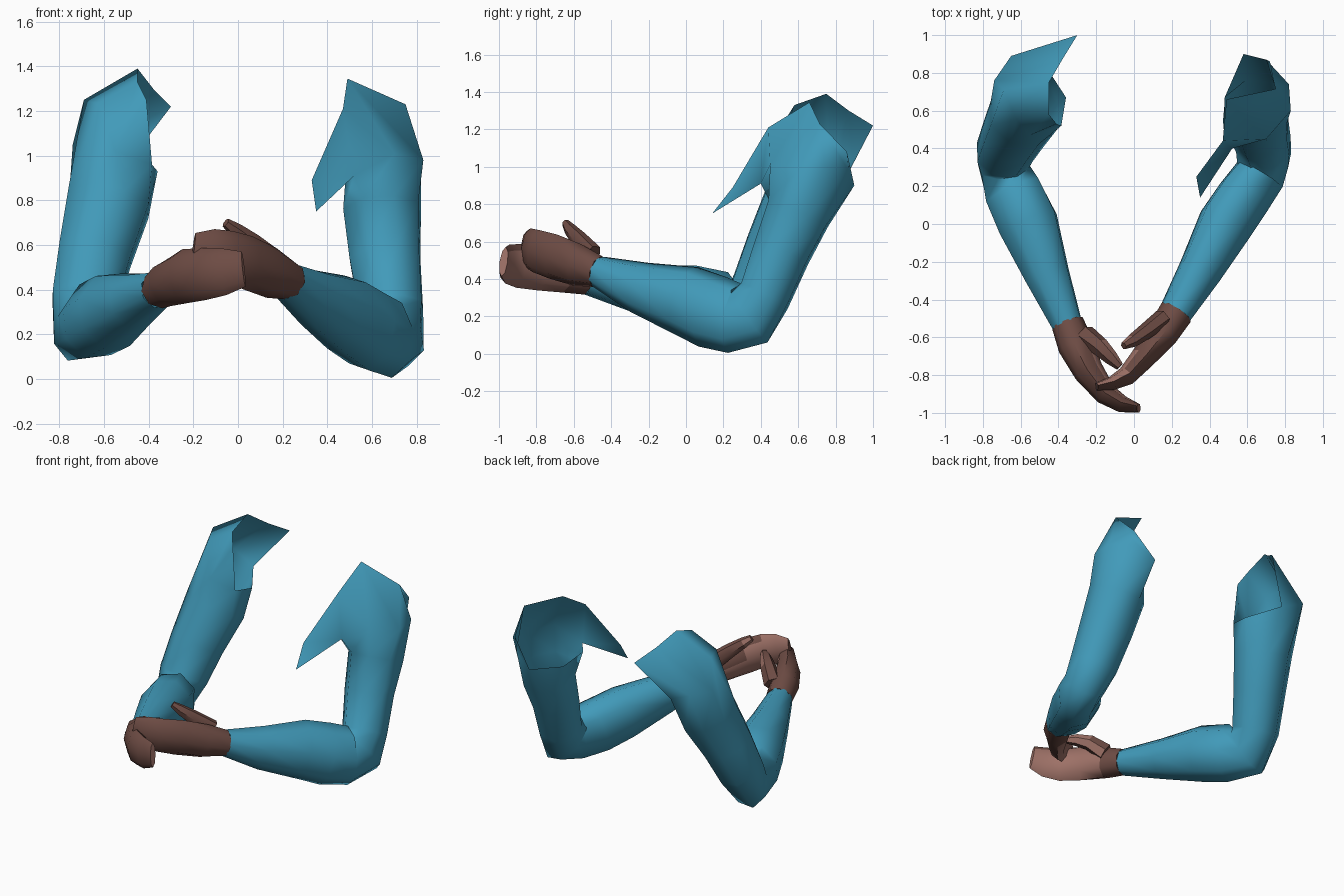
import bpy, bmesh, math
from mathutils import Vector

if "Cube" in bpy.data.objects:
    bpy.data.objects.remove(bpy.data.objects["Cube"])


def material(name, rgb):
    m = bpy.data.materials.new(name)
    m.diffuse_color = (*rgb, 1)
    m.use_nodes = True
    m.node_tree.nodes["Principled BSDF"].inputs["Base Color"].default_value = m.diffuse_color
    return m


BLUE = material("sleeve blue", (0.053, 0.325, 0.49))
BROWN = material("skin brown", (0.155, 0.072, 0.058))
PALE = material("palm pale brown", (0.34, 0.165, 0.135))


def loft(bm, rings, side, sides=8, caps=False):
    """Skin elliptical rings (x, y, z, side radius, outer radius) along a path."""
    pts = [Vector(r[:3]) for r in rings]
    loops = []
    for i, r in enumerate(rings):
        t = (pts[min(i + 1, len(pts) - 1)] - pts[max(i - 1, 0)]).normalized()
        u = Vector(side)
        u = (u - t * u.dot(t)).normalized()
        v = t.cross(u)
        loops.append([bm.verts.new(pts[i] + u * r[3] * math.cos(a) + v * r[4] * math.sin(a))
                      for a in (2 * math.pi * k / sides for k in range(sides))])
    for a, b in zip(loops, loops[1:]):
        bridge(bm, a, b, range(sides))
    if caps:
        bm.faces.new(loops[0][::-1])
        bm.faces.new(loops[-1])
    return loops


def bridge(bm, a, b, steps, split=False):
    n = len(a)
    for k in steps:
        j = (k + 1) % n
        if split:
            bm.faces.new((a[k], a[j], b[k]))
            bm.faces.new((a[j], b[j], b[k]))
        else:
            bm.faces.new((a[k], a[j], b[j], b[k]))


def finish(bm, name, mats, palm=None, angle=55):
    bmesh.ops.remove_doubles(bm, verts=bm.verts[:], dist=0.0005)
    bm.normal_update()
    if palm:
        # lighter skin on the faces turned toward the palm side
        d = (Vector(palm) + Vector((0, 0, -.3))).normalized()
        for f in bm.faces:
            if f.normal.dot(d) > 0.5 and f.calc_center_median().y < -0.6:
                f.material_index = 1
    me = bpy.data.meshes.new(name)
    bm.to_mesh(me)
    bm.free()
    ob = bpy.data.objects.new(name, me)
    bpy.context.collection.objects.link(ob)
    for m in mats:
        me.materials.append(m)
    bpy.ops.object.select_all(action='DESELECT')
    bpy.context.view_layer.objects.active = ob
    ob.select_set(True)
    bpy.ops.object.shade_smooth_by_angle(angle=math.radians(angle))


def sleeve(name, rings, side, shoulder, rim, steps, flap=None):
    """Wrist-to-shoulder sleeve with an irregular open rim."""
    bm = bmesh.new()
    last = loft(bm, rings, side)[-1]
    mid = [bm.verts.new(p) for p in shoulder]
    top = [bm.verts.new(p) for p in rim]
    bridge(bm, last, mid, range(8))
    bridge(bm, mid, top, steps, True)
    if flap:
        bm.faces.new((mid[6], top[6], top[5]))
        bm.faces.new((mid[6], top[5], bm.verts.new(flap)))
    finish(bm, name, [BLUE], angle=85)


def hand(name, palm, body, thumb):
    for part, rings, sides in (("palm_and_fingers", body, 8), ("thumb", thumb, 6)):
        bm = bmesh.new()
        loft(bm, rings, palm, sides, True)
        finish(bm, f"{name}_{part}", [BROWN, PALE], palm)


# sleeve on the +x side, with a pointed flap at the chest
sleeve("right_sleeve", [
    (.22, -.47, .44, .09, .085), (.35, -.25, .355, .118, .14),
    (.485, 0, .285, .15, .19), (.58, .14, .225, .148, .2),
    (.665, .26, .19, .14, .19), (.69, .34, .2, .138, .185),
    (.685, .42, .31, .155, .145), (.658, .51, .54, .172, .158),
    (.645, .60, .75, .183, .182)],
    (.87, -.41, .19),
    [(.83, .6, .98), (.82, .74, 1.0), (.7, .87, .98), (.58, .9, .9),
     (.48, .67, .86), (.48, .45, .88), (.52, .4, .91), (.7, .45, 1.01)],
    [(.75, .715, 1.23), (.75, .715, 1.23), (.72, .86, 1.08), (.58, .9, .9),
     (.48, .67, .86), (.33, .25, .89), (.47, .44, 1.21), (.49, .66, 1.345)],
    (6, 7, 0, 1, 2), (.35, .14, .75))

# sleeve on the -x side, with a pointed flap at the back
sleeve("left_sleeve", [
    (-.355, -.53, .40, .085, .085), (-.46, -.27, .35, .125, .13),
    (-.56, 0, .305, .168, .18), (-.64, .17, .265, .16, .185),
    (-.69, .30, .24, .13, .18), (-.685, .38, .35, .16, .15),
    (-.64, .47, .56, .177, .165), (-.58, .58, .79, .2, .185)],
    (.9, .3, -.32),
    [(-.36, .67, .93), (-.49, .87, .97), (-.65, .89, 1.04), (-.74, .76, 1.05),
     (-.69, .71, 1.25), (-.62, .55, 1.23), (-.55, .47, 1.02), (-.385, .52, .96)],
    [(-.3, 1.0, 1.22), (-.3, 1.0, 1.22), (-.38, .87, 1.3), (-.45, .75, 1.39),
     (-.45, .75, 1.39), (-.45, .58, 1.33), (-.41, .53, 1.25), (-.43, .52, 1.12)],
    range(1, 7))

# hand on the +x side
hand("right_hand", (-.66, .75, 0), [
    (.225, -.465, .44, .092, .086), (.15, -.58, .475, .085, .115),
    (.045, -.71, .52, .065, .122), (-.04, -.805, .55, .052, .115),
    (-.12, -.845, .568, .036, .105), (-.2, -.862, .58, .02, .075)],
    [(.15, -.5, .53, .05, .06), (.06, -.57, .61, .043, .047),
     (-.01, -.62, .665, .035, .035), (-.055, -.645, .7, .02, .022)])

# hand on the -x side
hand("left_hand", (.8, .6, 0), [
    (-.352, -.525, .4, .087, .086), (-.31, -.64, .43, .095, .105),
    (-.24, -.78, .46, .08, .122), (-.15, -.9, .47, .06, .117),
    (-.06, -.955, .48, .045, .105), (.025, -.975, .492, .022, .08)],
    [(-.26, -.59, .46, .06, .06), (-.18, -.65, .53, .05, .05),
     (-.12, -.71, .555, .038, .038), (-.075, -.755, .56, .022, .024)])
